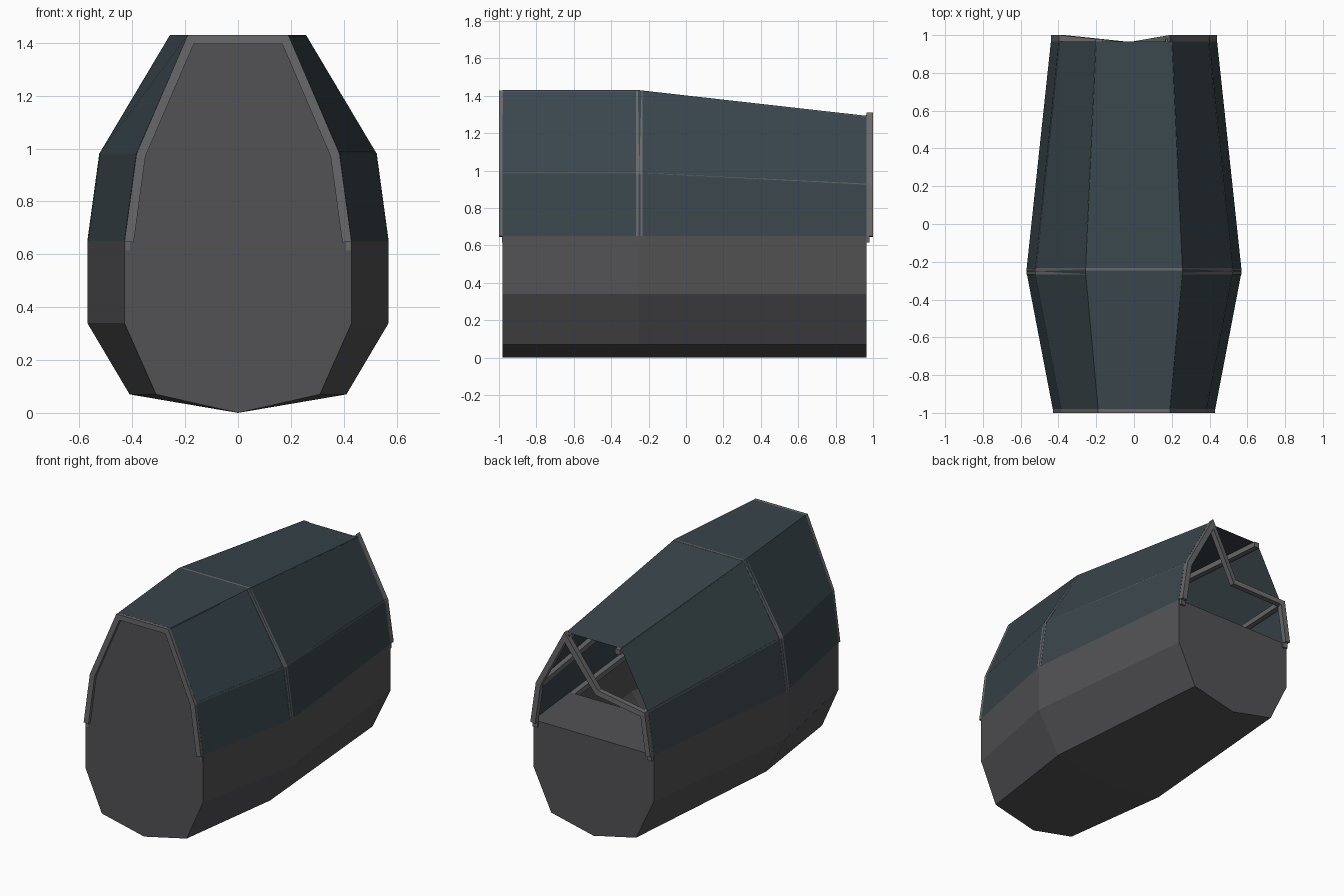
import bpy, bmesh
from mathutils import Vector

if "Cube" in bpy.data.objects:
    bpy.data.objects.remove(bpy.data.objects["Cube"])

def material(name, rgb):
    m = bpy.data.materials.new(name)
    m.diffuse_color = (*rgb, 1)
    m.use_nodes = True
    m.node_tree.nodes["Principled BSDF"].inputs["Base Color"].default_value = m.diffuse_color
    return m

hull_mat = material("hull_grey", (0.085, 0.085, 0.09))
frame_mat = material("frame_grey", (0.14, 0.14, 0.145))
glass_mat = material("dark_glass", (0.04, 0.06, 0.07))

def make(name, verts, faces, mat):
    me = bpy.data.meshes.new(name)
    me.from_pydata(verts, [], faces)
    bm = bmesh.new()
    bm.from_mesh(me)
    bmesh.ops.recalc_face_normals(bm, faces=bm.faces)
    bm.to_mesh(me)
    bm.free()
    ob = bpy.data.objects.new(name, me)
    me.materials.append(mat)
    bpy.context.collection.objects.link(ob)
    return ob

def loft(name, stations, mat):
    n = len(stations[0])
    verts = [p for s in stations for p in s]
    faces = [(k*n+i, k*n+i+1, (k+1)*n+i+1, (k+1)*n+i)
             for k in range(len(stations)-1) for i in range(n-1)]
    return make(name, verts, faces, mat)

def bar(name, path, axis, size=0.035):
    """Mitred square bar along a path; axis is the fixed section direction."""
    pts = [Vector(p) for p in path]
    axis = Vector(axis)
    h = size / 2
    verts, faces = [], []
    for i, p in enumerate(pts):
        a = (p - pts[max(i-1, 0)]).normalized()
        b = (pts[min(i+1, len(pts)-1)] - p).normalized()
        t = (a + b).normalized()
        ref = b if b.length else a
        miter = 1 / max(0.5, t.dot(ref))
        side = t.cross(axis).normalized() * h * miter
        up = axis * h
        verts += [p+side+up, p-side+up, p-side-up, p+side-up]
    for i in range(len(pts)-1):
        for j in range(4):
            k = (j+1) % 4
            faces.append((4*i+j, 4*i+k, 4*i+4+k, 4*i+4+j))
    e = 4*len(pts)-4
    faces += [(0, 1, 2, 3), (e, e+1, e+2, e+3)]
    return make(name, verts, faces, frame_mat)

# Cross-sections: y, then right-half profile from keel to roof edge
SECTIONS = [
    (-0.98, [(0.31, 0.07), (0.43, 0.34), (0.43, 0.65), (0.385, 0.98), (0.19, 1.43)]),
    (-0.25, [(0.41, 0.07), (0.57, 0.34), (0.57, 0.65), (0.525, 0.98), (0.257, 1.43)]),
    (0.965, [(0.31, 0.07), (0.44, 0.34), (0.44, 0.65), (0.40, 0.92), (0.20, 1.293)]),
]

def section(y, half, middle=()):
    return ([(-x, y, z) for x, z in reversed(half)] + [(x, y, z) for x, z in middle]
            + [(x, y, z) for x, z in half])

# Lower hull skin and canopy glass
lower = [section(y, h[:3], [(0, 0)]) for y, h in SECTIONS]
loft("lower_hull", lower, hull_mat)
loft("canopy_glass", [[(x, y, z) for x, z in h[2:]] +
                      [(-x, y, z) for x, z in reversed(h[2:])] for y, h in SECTIONS], glass_mat)

# Full front bulkhead, lower rear bulkhead, rear deck
front = section(SECTIONS[0][0], SECTIONS[0][1], [(0, 0)])
make("front_bulkhead", front, [tuple(range(len(front)))], hull_mat)
make("rear_bulkhead", lower[2], [tuple(range(len(lower[2])))], hull_mat)
make("rear_deck", [(-0.44, 0.965, 0.65), (0.44, 0.965, 0.65), (0.487, 0.52, 0.65),
                   (-0.487, 0.52, 0.65)], [(0, 1, 2, 3)], hull_mat)

# Bar centrelines sit just inside the glass
def inset(h):
    (x0, z0), (x1, z1), (x2, z2) = h[2:]
    return [(x0-0.018, z0-0.003), (x1-0.018, z1-0.004), (x2-0.011, z2-0.018)]

# Front and middle arches
for name, y, h in (("front_arch", -0.9825, SECTIONS[0][1]), ("middle_arch", -0.25, SECTIONS[1][1])):
    p = inset(h)
    bar(name, [(x, y, z) for x, z in p] + [(-x, y, z) for x, z in reversed(p)], (0, 1, 0))

# Rear arch, with one upper corner sagging inward
p = inset(SECTIONS[2][1])
right = [(x, 0.9825, z) for x, z in p]
left = [(-x, 0.9825, z) for x, z in p[1::-1]]
bar("rear_arch", right + [(-0.02, 0.945, 0.95)] + left, (0, 1, 0))

# Lengthwise rails along sill, crease and roof edge
for i, name in enumerate(("sill_rail", "crease_rail", "roof_rail")):
    for s in (1, -1):
        path = []
        for (_, h), y in zip(SECTIONS, (-0.98, -0.25, 0.98)):
            x, z = inset(h)[i]
            path.append((s*(x-0.004), y, z - (0.015 if i == 0 else 0.004)))
        bar(name + ("_right" if s > 0 else "_left"), path, (0, 0, 1))
